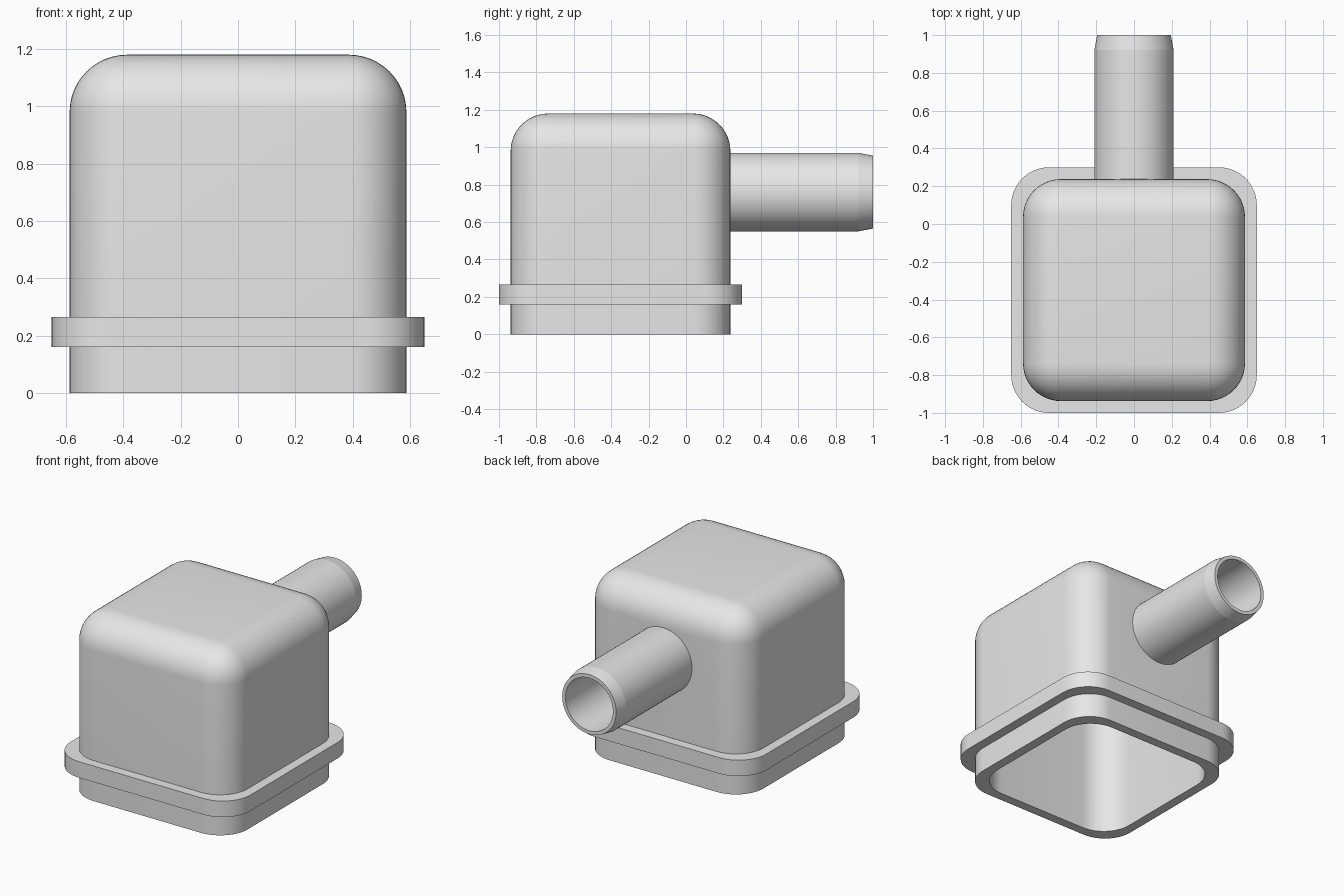
import bpy, bmesh
from mathutils import Matrix, Vector

cube = bpy.data.objects.get("Cube")
if cube:
    bpy.data.objects.remove(cube, do_unlink=True)

grey = bpy.data.materials.new("plain grey")
grey.use_nodes = True
grey.diffuse_color = (0.8, 0.8, 0.8, 1)
grey.node_tree.nodes["Principled BSDF"].inputs["Base Color"].default_value = (0.8, 0.8, 0.8, 1)

CENTRE_Y = -0.35
WALL = 0.0625
HALF = 0.5875
PIPE_Z = 0.76


def make_object(name, bm):
    bmesh.ops.recalc_face_normals(bm, faces=bm.faces)
    mesh = bpy.data.meshes.new(name)
    bm.to_mesh(mesh)
    bm.free()
    mesh.materials.append(grey)
    obj = bpy.data.objects.new(name, mesh)
    bpy.context.collection.objects.link(obj)
    return obj


def rounded_block(name, half, low, high, radius, round_top):
    """Square block with rounded upright edges and, if wanted, a rounded top."""
    bm = bmesh.new()
    size = Vector((2 * half, 2 * half, high - low))
    centre = Vector((0, CENTRE_Y, (low + high) / 2))
    bmesh.ops.create_cube(bm, size=1, matrix=Matrix.Translation(centre) @ Matrix.Diagonal(size).to_4x4())
    edges = []
    for e in bm.edges:
        a, b = (v.co.z for v in e.verts)
        upright = abs(a - b) > 0.01
        on_top = min(a, b) > centre.z
        if upright or (round_top and on_top):
            edges.append(e)
    bmesh.ops.bevel(bm, geom=edges, offset=radius, offset_type='OFFSET',
                    segments=12, profile=0.5, affect='EDGES')
    return make_object(name, bm)


def round_bar(name, profile, sides=64):
    """Solid bar along y from (radius, y) pairs."""
    bm = bmesh.new()
    rings = []
    for radius, y in profile:
        turn = Matrix.Translation((0, y, PIPE_Z)) @ Matrix.Rotation(1.5707963, 4, 'X')
        rings.append(bmesh.ops.create_circle(bm, segments=sides, radius=radius, matrix=turn)["verts"])
    for lower, upper in zip(rings, rings[1:]):
        for i in range(sides):
            j = (i + 1) % sides
            bm.faces.new((lower[i], lower[j], upper[j], upper[i]))
    bm.faces.new(rings[0])
    bm.faces.new(rings[-1])
    return make_object(name, bm)


def combine(obj, other, operation):
    mod = obj.modifiers.new(other.name, 'BOOLEAN')
    mod.operation = operation
    mod.solver = 'EXACT'
    mod.object = other
    bpy.context.view_layer.objects.active = obj
    bpy.ops.object.modifier_apply(modifier=mod.name)
    bpy.data.objects.remove(other, do_unlink=True)


# Hollow cap with its collar and side pipe, joined as one moulded piece
housing = rounded_block("housing", HALF, 0, 1.18, 0.2, True)
collar = rounded_block("collar", 0.65, 0.16, 0.265, 0.2, False)
pipe = round_bar("pipe", [(0.21, 0.2), (0.21, 0.92), (0.195, 1.0)])
combine(housing, collar, 'UNION')
combine(housing, pipe, 'UNION')

# Open underside and the bore through the pipe
cavity = rounded_block("cavity", HALF - WALL, -0.2, 1.18 - WALL, 0.2, True)
bore = round_bar("bore", [(0.172, 0), (0.172, 1.1)])
combine(housing, cavity, 'DIFFERENCE')
combine(housing, bore, 'DIFFERENCE')

# Smooth curves, crisp rims
for o in bpy.context.selected_objects:
    o.select_set(False)
housing.select_set(True)
bpy.context.view_layer.objects.active = housing
bpy.ops.object.shade_smooth_by_angle(angle=0.17)
